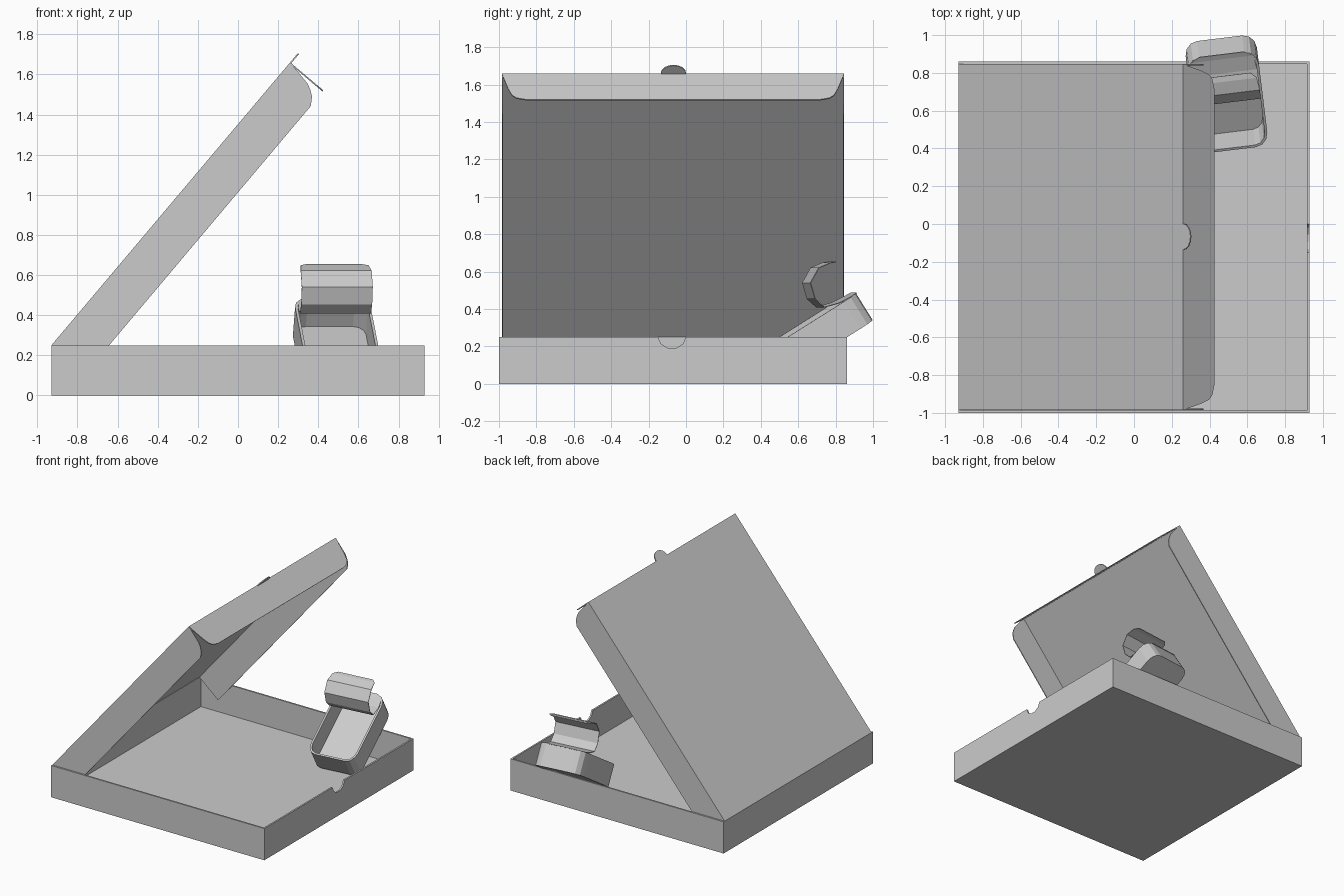
import bpy, bmesh, math
from mathutils import Vector, Matrix

if "Cube" in bpy.data.objects:
    bpy.data.objects.remove(bpy.data.objects["Cube"])


def finish(name, bm):
    bmesh.ops.recalc_face_normals(bm, faces=bm.faces)
    me = bpy.data.meshes.new(name)
    bm.to_mesh(me)
    bm.free()
    ob = bpy.data.objects.new(name, me)
    bpy.context.collection.objects.link(ob)
    return ob


def bridge(bm, a, b):
    for i in range(len(a)):
        j = (i + 1) % len(a)
        bm.faces.new((a[i], a[j], b[j], b[i]))


def plate(name, pts, origin, ax, ay, thick):
    """Flat outline in the plane ax/ay, thickened along the vector thick."""
    bm = bmesh.new()
    o, t = Vector(origin), Vector(thick)
    rings = [[bm.verts.new(o + Vector(ax) * a + Vector(ay) * b + s * t) for a, b in pts] for s in (0, 1)]
    for r in rings:
        bm.faces.new(r)
    bridge(bm, *rings)
    return finish(name, bm)


def basin(name, outer, inner, z_low, z_high, floor, mat):
    """Open container from an outer and an inner outline."""
    bm = bmesh.new()
    rings = [[bm.verts.new(mat @ Vector((x, y, z))) for x, y in o]
             for o, z in ((outer, z_low), (outer, z_high), (inner, z_high), (inner, z_low + floor))]
    bm.faces.new(rings[0])
    bm.faces.new(rings[3])
    for a, b in zip(rings, rings[1:]):
        bridge(bm, a, b)
    return finish(name, bm)


def rect(x0, x1, y0, y1):
    return [(x0, y0), (x1, y0), (x1, y1), (x0, y1)]


def round_rect(w, h, rx, ry, n=3):
    pts = []
    for k, (sx, sy) in enumerate(((1, 1), (-1, 1), (-1, -1), (1, -1))):
        for i in range(n + 1):
            a = math.pi / 2 * (k + i / n)
            pts.append((sx * (w - rx) + rx * math.cos(a), sy * (h - ry) + ry * math.sin(a)))
    return pts


# Tray with thin walls
T = 0.013
tray = basin("box_tray", rect(-.93, .93, -1, .86), rect(-.93 + T, .93 - T, -1 + T, .86 - T),
             0, .25, T, Matrix())

# Thumb notch in the front wall of the tray
notch = [(-.15, .30), (-.15, .25), (-.132, .212), (-.095, .19), (-.055, .19), (-.018, .212), (0, .25), (0, .30)]
cutter = plate("notch_cutter", notch, (.88, 0, 0), (0, 1, 0), (0, 0, 1), (.1, 0, 0))
cutter.hide_render = True
mod = tray.modifiers.new("notch", 'BOOLEAN')
mod.operation, mod.object, mod.solver = 'DIFFERENCE', cutter, 'EXACT'
bpy.context.view_layer.objects.active = tray
bpy.ops.object.modifier_apply(modifier=mod.name)
bpy.data.objects.remove(cutter)

# Open lid: u runs up the lid, n points to its inside
ang = math.atan2(1.41, 1.19)
u = Vector((math.cos(ang), 0, math.sin(ang)))
n = Vector((math.sin(ang), 0, -math.cos(ang)))
Y = Vector((0, 1, 0))
hinge = Vector((-.93, 0, .25))
L, S, Y0, Y1 = 1.845, .007, -.985, .846

# Lid panel with a rounded tab on its free edge
tab = [(L + .06 * math.sin(math.pi * i / 8), -.067 - .068 * math.cos(math.pi * i / 8)) for i in range(9)]
plate("lid_panel", [(0, Y0), (L, Y0)] + tab + [(L, Y1), (0, Y1)], hinge, u, Y, n * S)

# Lid side flaps
side = [(0, 0), (L, 0), (1.82, .135), (1.805, .165), (1.785, .193), (1.745, .219), (0, .22)]
plate("lid_side_flap_front", side, hinge + Y * Y0, u, n, Y * S)
plate("lid_side_flap_back", side, hinge + Y * Y1, u, n, -Y * S)

# Lid front flap with rounded corners
half = [(0, 0), (.035, .13), (.055, .18), (.08, .203), (.13, .216)]
flap = [(Y0 + a, b) for a, b in half] + [(Y1 - a, b) for a, b in reversed(half)]
plate("lid_front_flap", flap, hinge + u * L, Y, n, -u * S)

# Dip cup leaning on the back wall
turn = Matrix.Translation((.495, .643, .327)) @ Matrix.Rotation(math.radians(7), 4, 'Z')
tilt = turn @ Matrix.Rotation(math.radians(32), 4, 'X')
basin("dip_cup", round_rect(.19, .298, .07, .085), round_rect(.176, .284, .058, .073),
      -.17, 0, .012, tilt)

# Peeled-back cup cover, curling from the back rim: y, z, half width
curl = [(.90, .487, .12), (.875, .47, .165), (.80, .432, .178), (.72, .41, .178), (.67, .455, .178),
        (.645, .54, .178), (.69, .62, .178), (.755, .647, .17), (.785, .652, .14)]
bm = bmesh.new()
rows = [[bm.verts.new(turn @ Vector((s * w, y - .643, z - .327))) for s in (-1, 1)] for y, z, w in curl]
for a, b in zip(rows, rows[1:]):
    bm.faces.new((a[0], a[1], b[1], b[0]))
cover = finish("cup_cover", bm)
sol = cover.modifiers.new("thickness", 'SOLIDIFY')
sol.thickness, sol.offset = .005, 0
